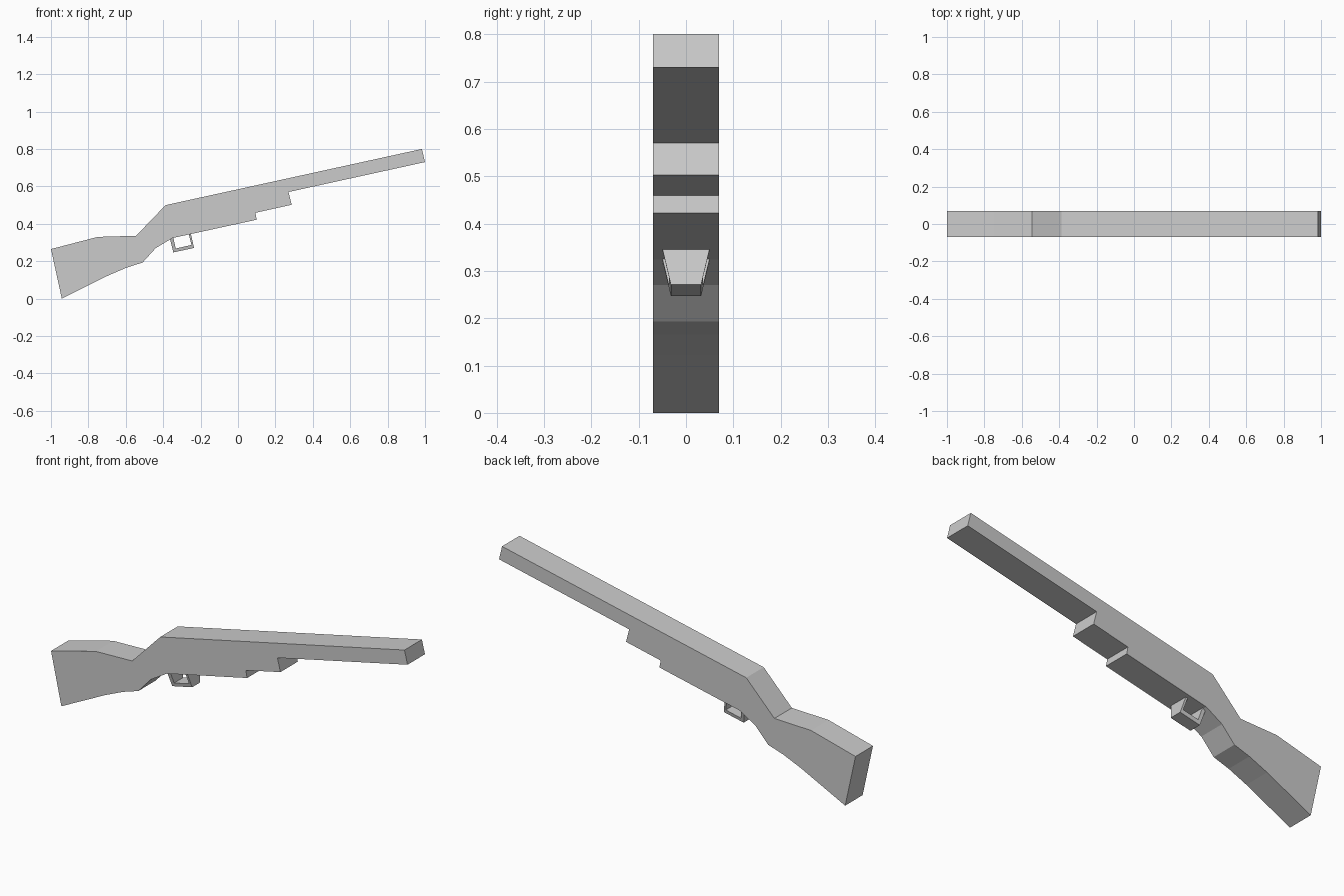
import bpy, bmesh

if "Cube" in bpy.data.objects:
    bpy.data.objects.remove(bpy.data.objects["Cube"])


def finish(name, bm):
    bmesh.ops.recalc_face_normals(bm, faces=bm.faces)
    mesh = bpy.data.meshes.new(name)
    bm.to_mesh(mesh)
    bm.free()
    obj = bpy.data.objects.new(name, mesh)
    bpy.context.collection.objects.link(obj)
    return obj


# Body: one side profile given thickness along y
HALF = 0.07
profile = [(-1, 0.265), (-0.75, 0.33), (-0.545, 0.336), (-0.387, 0.5),
           (0.983, 0.8), (1, 0.73), (0.27, 0.57), (0.287, 0.502),
           (0.093, 0.459), (0.10, 0.422), (-0.35, 0.324), (-0.44, 0.27),
           (-0.51, 0.193), (-0.595, 0.166), (-0.695, 0.123), (-0.942, 0)]
bm = bmesh.new()
side = bm.faces.new([bm.verts.new((x, -HALF, z)) for x, z in profile])
ext = bmesh.ops.extrude_face_region(bm, geom=[side], use_keep_orig=True)
bmesh.ops.translate(bm, vec=(0, 2 * HALF, 0),
                    verts=[g for g in ext["geom"] if isinstance(g, bmesh.types.BMVert)])
finish("body", bm)

# Lower guard: thin strap, narrower towards the bottom (x, z, half width)
outer = [(-0.364, 0.322, 0.05), (-0.346, 0.247, 0.032),
         (-0.235, 0.271, 0.032), (-0.252, 0.347, 0.05)]
inner = [(-0.346, 0.326, 0.05), (-0.333, 0.268, 0.036),
         (-0.249, 0.287, 0.036), (-0.263, 0.345, 0.05)]
bm = bmesh.new()
rings = [[bm.verts.new((p[0], s * p[2], p[1]))
          for p, s in ((o, -1), (o, 1), (i, 1), (i, -1))]
         for o, i in zip(outer, inner)]
for a, b in zip(rings, rings[1:]):
    for k in range(4):
        n = (k + 1) % 4
        bm.faces.new((a[k], a[n], b[n], b[k]))
bm.faces.new(rings[0])
bm.faces.new(rings[-1])
finish("lower_guard", bm)
